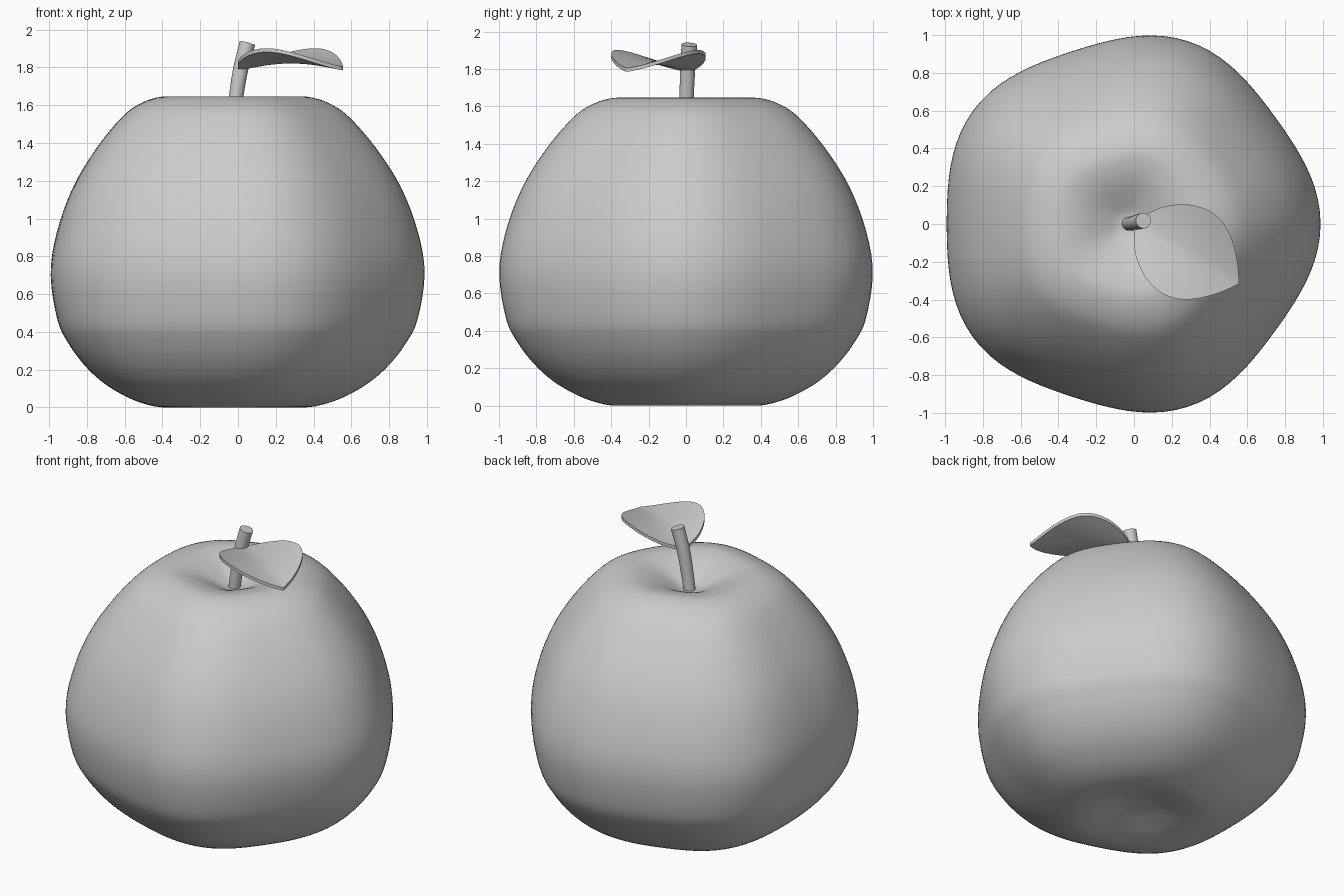
import bpy, bmesh, math
from mathutils import Vector

cube = bpy.data.objects.get("Cube")
if cube:
    bpy.data.objects.remove(cube, do_unlink=True)

GREY = (0.6, 0.6, 0.6, 1.0)
mat = bpy.data.materials.new("plain grey")
mat.use_nodes = True
mat.diffuse_color = GREY
mat.node_tree.nodes["Principled BSDF"].inputs["Base Color"].default_value = GREY


def spline(points, steps):
    """Smooth curve through the points."""
    pts = [Vector(p) for p in points]
    pts = [2 * pts[0] - pts[1]] + pts + [2 * pts[-1] - pts[-2]]
    out = []
    for a, b, c, d in zip(pts, pts[1:], pts[2:], pts[3:]):
        for i in range(steps):
            t = i / steps
            out.append(0.5 * (2 * b + (c - a) * t + (2 * a - 5 * b + 4 * c - d) * t**2
                              + (3 * b - a - 3 * c + d) * t**3))
    return out + [pts[-2]]


def bridge(bm, rings, closed):
    """Quads between neighbouring rows of vertices."""
    n = len(rings[0])
    for low, high in zip(rings, rings[1:]):
        for i in range(n if closed else n - 1):
            j = (i + 1) % n
            bm.faces.new((low[i], low[j], high[j], high[i]))


def finish(bm, name, angle):
    bmesh.ops.recalc_face_normals(bm, faces=bm.faces)
    mesh = bpy.data.meshes.new(name)
    bm.to_mesh(mesh)
    bm.free()
    mesh.materials.append(mat)
    mesh.shade_smooth()
    mesh.set_sharp_from_angle(angle=math.radians(angle))
    obj = bpy.data.objects.new(name, mesh)
    bpy.context.collection.objects.link(obj)


# Fruit body: turned profile (radius, height) with five soft lobes
profile = spline([(0.02, 0.06), (0.1, 0.053), (0.2, 0.03), (0.3, 0.008), (0.4, 0.001),
                  (0.52, 0.03), (0.63, 0.08), (0.73, 0.145), (0.82, 0.23), (0.9, 0.335),
                  (0.962, 0.46), (1.0, 0.7), (0.968, 0.92), (0.88, 1.16), (0.75, 1.37),
                  (0.605, 1.54), (0.5, 1.612), (0.39, 1.645), (0.3, 1.637), (0.22, 1.612),
                  (0.14, 1.575), (0.07, 1.542), (0.02, 1.532)], 4)
SIDES = 100
bm = bmesh.new()
rings = []
for s, z in profile:
    ring = []
    for i in range(SIDES):
        a = math.tau * i / SIDES
        r = s * (0.99 + 0.028 * math.cos(5 * a))
        ring.append(bm.verts.new((r * math.cos(a) - 0.03, r * math.sin(a), z)))
    rings.append(ring)
bridge(bm, rings, True)
bm.faces.new(rings[0])
bm.faces.new(rings[-1])
finish(bm, "fruit_body", 60)

# Stem: slightly bent tube that widens toward the tip
path = spline([(-0.029, 0.002, 1.52), (-0.011, 0.003, 1.64), (0.014, 0.009, 1.79),
               (0.05, 0.018, 1.93)], 4)
bm = bmesh.new()
rings = []
for i, p in enumerate(path):
    t = (path[min(i + 1, len(path) - 1)] - path[max(i - 1, 0)]).normalized()
    u = Vector((0, 1, 0)).cross(t).normalized()
    v = t.cross(u)
    r = 0.036 + 0.006 * i / (len(path) - 1)
    rings.append([bm.verts.new(p + r * (u * math.cos(a) + v * math.sin(a)))
                  for a in (math.tau * k / 20 for k in range(20))])
bridge(bm, rings, True)
bm.faces.new(rings[0])
bm.faces.new(rings[-1])
finish(bm, "stem", 40)

# Leaf: heart outline (distance along midrib, half width), raised sides, arched midrib
LENGTH, THICK = 0.636, 0.02
outline = spline([(0, 0.004), (0.02, 0.05), (0.08, 0.14), (0.17, 0.212), (0.26, 0.245),
                  (0.34, 0.25), (0.42, 0.225), (0.5, 0.17), (0.575, 0.09), (LENGTH, 0.004)], 4)
along = Vector((0.86, -0.51, 0)).normalized()
across = Vector((-along.y, along.x, 0))
bm = bmesh.new()
rows = []
for s, w in outline:
    row = []
    for k in range(-8, 9):
        v = w * k / 8
        z = 1.785 + 0.036 * math.sin(math.pi * s / LENGTH) + 0.06 * (abs(v) / 0.25) ** 1.5
        row.append(bm.verts.new(along * s + across * v + Vector((0.008, 0.009, z))))
    rows.append(row)
bridge(bm, rows, False)
top = bmesh.ops.extrude_face_region(bm, geom=bm.faces[:], use_keep_orig=True)
bmesh.ops.translate(bm, vec=(0, 0, THICK),
                    verts=[g for g in top["geom"] if isinstance(g, bmesh.types.BMVert)])
finish(bm, "leaf", 40)
